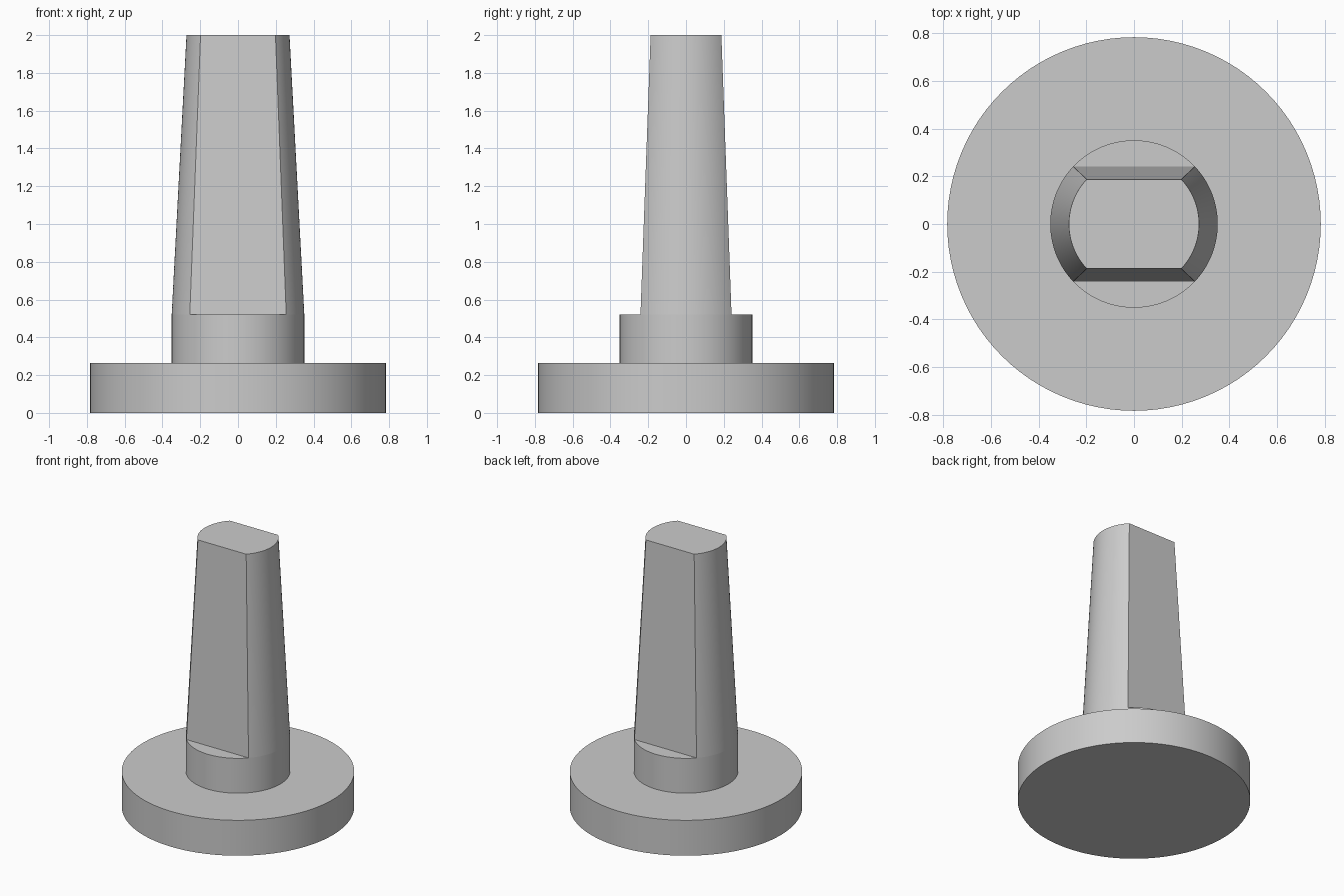
import bpy
import bmesh
from math import asin, cos, sin, pi, radians

if "Cube" in bpy.data.objects:
    bpy.data.objects.remove(bpy.data.objects["Cube"], do_unlink=True)

BASE_R, BASE_TOP = 0.783, 0.263
COLLAR_R, COLLAR_TOP = 0.351, 0.522
FLAT_Y = 0.241            # half thickness between the flats at the shaft foot
TOP_SCALE, TOP_Z = 0.777, 2.0

grey = bpy.data.materials.new("plain grey")
grey.use_nodes = True
grey.diffuse_color = (0.6, 0.6, 0.6, 1)
grey.node_tree.nodes["Principled BSDF"].inputs["Base Color"].default_value = (0.6, 0.6, 0.6, 1)


def circle(radius, n=96):
    return [(radius * cos(2 * pi * i / n), radius * sin(2 * pi * i / n)) for i in range(n)]


def flatted_circle(radius, half_y, n=32):
    """Circle outline cut by two parallel flats."""
    a = asin(half_y / radius)
    arc = [-a + 2 * a * i / n for i in range(n + 1)]
    angles = arc + [t + pi for t in arc]
    return [(radius * cos(t), radius * sin(t)) for t in angles]


def loft(name, outline, z0, z1, scale=1.0):
    """Closed solid from an outline, scaled towards its top."""
    bm = bmesh.new()
    low = [bm.verts.new((x, y, z0)) for x, y in outline]
    high = [bm.verts.new((x * scale, y * scale, z1)) for x, y in outline]
    bm.faces.new(low[::-1])
    bm.faces.new(high)
    n = len(outline)
    for i in range(n):
        j = (i + 1) % n
        bm.faces.new((low[i], low[j], high[j], high[i]))
    mesh = bpy.data.meshes.new(name)
    bm.to_mesh(mesh)
    bm.free()
    mesh.materials.append(grey)
    obj = bpy.data.objects.new(name, mesh)
    bpy.context.collection.objects.link(obj)
    bpy.ops.object.select_all(action="DESELECT")
    obj.select_set(True)
    bpy.context.view_layer.objects.active = obj
    bpy.ops.object.shade_smooth_by_angle(angle=radians(30))
    return obj


# Round foot, round collar, and tapered shaft with a flat front and back
loft("base_disc", circle(BASE_R), 0, BASE_TOP)
loft("collar", circle(COLLAR_R), BASE_TOP, COLLAR_TOP)
loft("tapered_shaft", flatted_circle(COLLAR_R, FLAT_Y), COLLAR_TOP, TOP_Z, TOP_SCALE)
